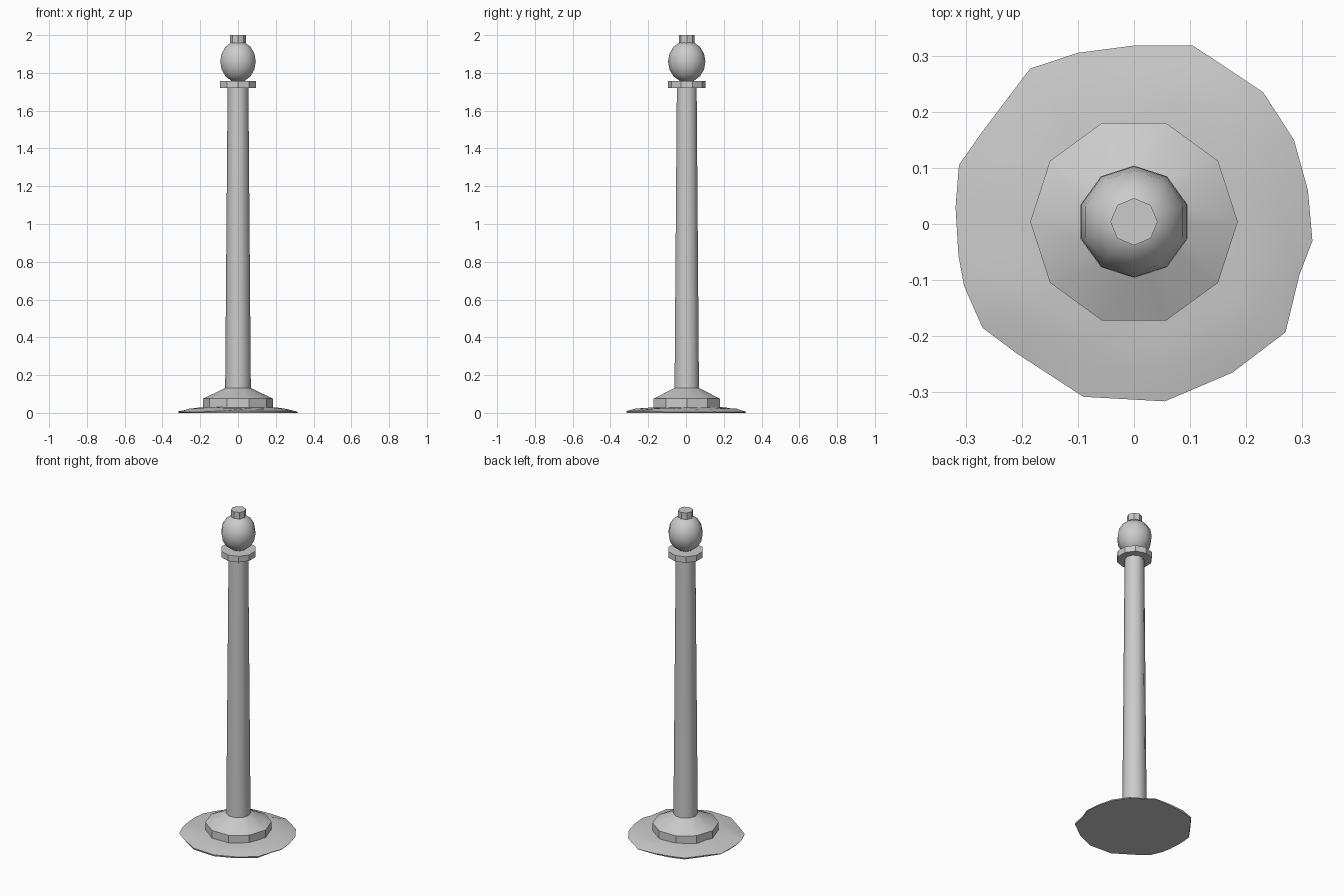
import bpy, bmesh, math, random

cube = bpy.data.objects.get("Cube")
if cube:
    bpy.data.objects.remove(cube)
random.seed(4)
CY = 0.004  # post axis offset

grey = bpy.data.materials.new("stone grey")
grey.use_nodes = True
colour = (0.6, 0.6, 0.6, 1)
grey.diffuse_color = colour
grey.node_tree.nodes["Principled BSDF"].inputs["Base Color"].default_value = colour


def loft(name, rings, angle=35):
    """Skin stacked rings of points, cap both ends and shade smooth."""
    bm = bmesh.new()
    loops = [[bm.verts.new(p) for p in ring] for ring in rings]
    n = len(loops[0])
    for a, b in zip(loops, loops[1:]):
        for i in range(n):
            j = (i + 1) % n
            bm.faces.new((a[i], a[j], b[j], b[i]))
    bm.faces.new(loops[0][::-1])
    bm.faces.new(loops[-1])
    bmesh.ops.recalc_face_normals(bm, faces=bm.faces)
    mesh = bpy.data.meshes.new(name)
    bm.to_mesh(mesh)
    bm.free()
    mesh.materials.append(grey)
    ob = bpy.data.objects.new(name, mesh)
    bpy.context.collection.objects.link(ob)
    bpy.ops.object.select_all(action="DESELECT")
    ob.select_set(True)
    bpy.context.view_layer.objects.active = ob
    bpy.ops.object.shade_smooth_by_angle(angle=math.radians(angle))
    return ob


def turned(name, profile, sides=10, start=0.0, angle=37):
    """Revolve (radius, height) pairs into a faceted turned part."""
    turn = [start + math.tau * i / sides for i in range(sides)]
    return loft(name, [[(r * math.cos(t), CY + r * math.sin(t), z) for t in turn]
                       for r, z in profile], angle)


# Irregular ground mound
rim = [(.318, -.03), (.31, .06), (.285, .15), (.23, .235), (.105, .318), (0, .318),
       (-.1, .305), (-.185, .277), (-.27, .165), (-.312, .105), (-.318, .03),
       (-.313, -.055), (-.303, -.11), (-.27, -.185), (-.21, -.23), (-.09, -.308),
       (.055, -.316), (.175, -.265), (.27, -.193), (.295, -.09)]
rings = [[(x * .99, y * .99, 0) for x, y in rim]]
for scale, z, jitter in [(1, .007, .004), (.84, .018, .006), (.68, .027, .004), (.4, .032, 0)]:
    rings.append([(x * scale, y * scale, z + random.uniform(-jitter, jitter)) for x, y in rim])
loft("ground_mound", rings, 50)

# Stepped foot, tapered post and collar
turned("foot", [(.185, .01), (.185, .075), (.068, .132)], angle=25)
turned("post", [(.068, .12), (.055, 1.73)])
turned("collar", [(.1, 1.72), (.1, 1.757)], start=math.pi / 2, angle=25)

# Rounded finial with a small cap
steps = 8
ball = [(.099 * math.sin(math.pi * k / steps), 1.86 - .11 * math.cos(math.pi * k / steps))
        for k in range(1, steps)]
turned("finial", ball, start=math.pi / 2, angle=50)
turned("finial_cap", [(.042, 1.95), (.042, 2.0)], sides=8, angle=30)
